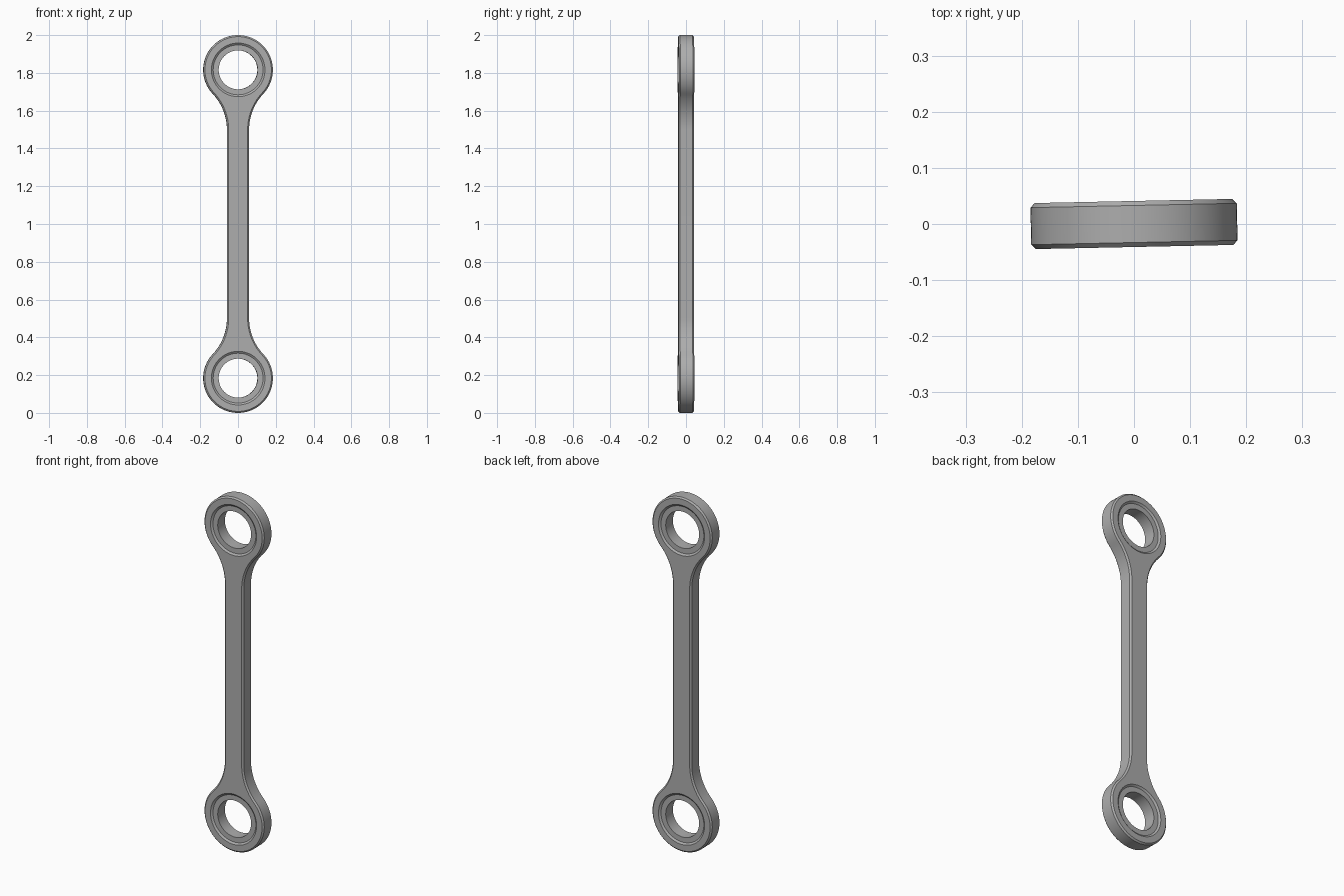
import bpy, bmesh, math
from math import sin, cos, pi

cube = bpy.data.objects.get("Cube")
if cube:
    bpy.data.objects.remove(cube, do_unlink=True)

EYE_R, HALF_W, HALF_T, BEVEL = 0.184, 0.058, 0.041, 0.008
EYES = (EYE_R, 2 - EYE_R)
SEAT_R, BORE_R, RECESS = 0.132, 0.103, 0.008
FILLET = 0.28
SEG = 64
TILT = math.radians(1.2)

steel = bpy.data.materials.new("Grey steel")
steel.use_nodes = True
color = (0.42, 0.42, 0.42, 1)
steel.diffuse_color = color
steel.node_tree.nodes["Principled BSDF"].inputs["Base Color"].default_value = color


def outline(inset):
    """Link outline: two round eyes blended into a straight shank by fillets."""
    reach = FILLET + EYE_R
    side = HALF_W + FILLET
    drop = math.sqrt(reach ** 2 - side ** 2)
    meet = math.atan2(drop, side)
    r, f = EYE_R - inset, FILLET + inset
    # upper right quarter, from the shank up to the crown
    quarter = []
    for i in range(17):
        a = pi - meet * i / 16
        quarter.append((side + f * cos(a), EYES[1] - drop + f * sin(a)))
    for i in range(1, 33):
        a = -meet + (pi / 2 + meet) * i / 32
        quarter.append((r * cos(a), EYES[1] + r * sin(a)))
    upper = quarter + [(-x, z) for x, z in quarter[-2::-1]]
    return upper + [(-x, 2 - z) for x, z in upper]


def circle(radius, z):
    return [(radius * cos(2 * pi * i / SEG), z + radius * sin(2 * pi * i / SEG))
            for i in range(SEG)]


def add_loops(bm, sections, closed=False):
    """Skin a series of (points, y) sections; return the vertex loops."""
    loops = [[bm.verts.new((x, y, z)) for x, z in pts] for pts, y in sections]
    pairs = list(zip(loops, loops[1:]))
    if closed:
        pairs.append((loops[-1], loops[0]))
    for a, b in pairs:
        for i in range(len(a)):
            j = (i + 1) % len(a)
            bm.faces.new((a[i], a[j], b[j], b[i]))
    return loops


def finish(bm, name):
    bmesh.ops.recalc_face_normals(bm, faces=bm.faces[:])
    mesh = bpy.data.meshes.new(name)
    bm.to_mesh(mesh)
    bm.free()
    mesh.materials.append(steel)
    obj = bpy.data.objects.new(name, mesh)
    bpy.context.collection.objects.link(obj)
    obj.rotation_euler.z = TILT
    bpy.ops.object.select_all(action="DESELECT")
    obj.select_set(True)
    bpy.context.view_layer.objects.active = obj
    bpy.ops.object.shade_smooth_by_angle(angle=math.radians(25))


# Link body: bevelled rim, countersunk seats, flat faces filled around the seats
bm = bmesh.new()
rim_y = HALF_T - BEVEL
rims = [add_loops(bm, [(outline(BEVEL), -HALF_T), (outline(0), -rim_y),
                       (outline(0), rim_y), (outline(BEVEL), HALF_T)])]
for z in EYES:
    wide, seat = circle(SEAT_R + 0.01, z), circle(SEAT_R, z)
    seat_y = HALF_T - RECESS
    rims.append(add_loops(bm, [(wide, -HALF_T), (seat, -seat_y),
                               (seat, seat_y), (wide, HALF_T)]))
for end in (0, -1):
    edges = []
    for loops in rims:
        ring = loops[end]
        edges += [bm.edges.get((ring[i - 1], ring[i])) for i in range(len(ring))]
    bmesh.ops.triangle_fill(bm, use_beauty=True, edges=edges,
                            normal=(0, 1 if end else -1, 0))
finish(bm, "link_body")

# Bushings seated slightly below the faces of each eye
for name, z in zip(("lower_bushing", "upper_bushing"), EYES):
    bm = bmesh.new()
    y = HALF_T - RECESS
    add_loops(bm, [(circle(SEAT_R, z), -y), (circle(SEAT_R, z), y),
                   (circle(BORE_R, z), y), (circle(BORE_R, z), -y)], closed=True)
    finish(bm, name)
